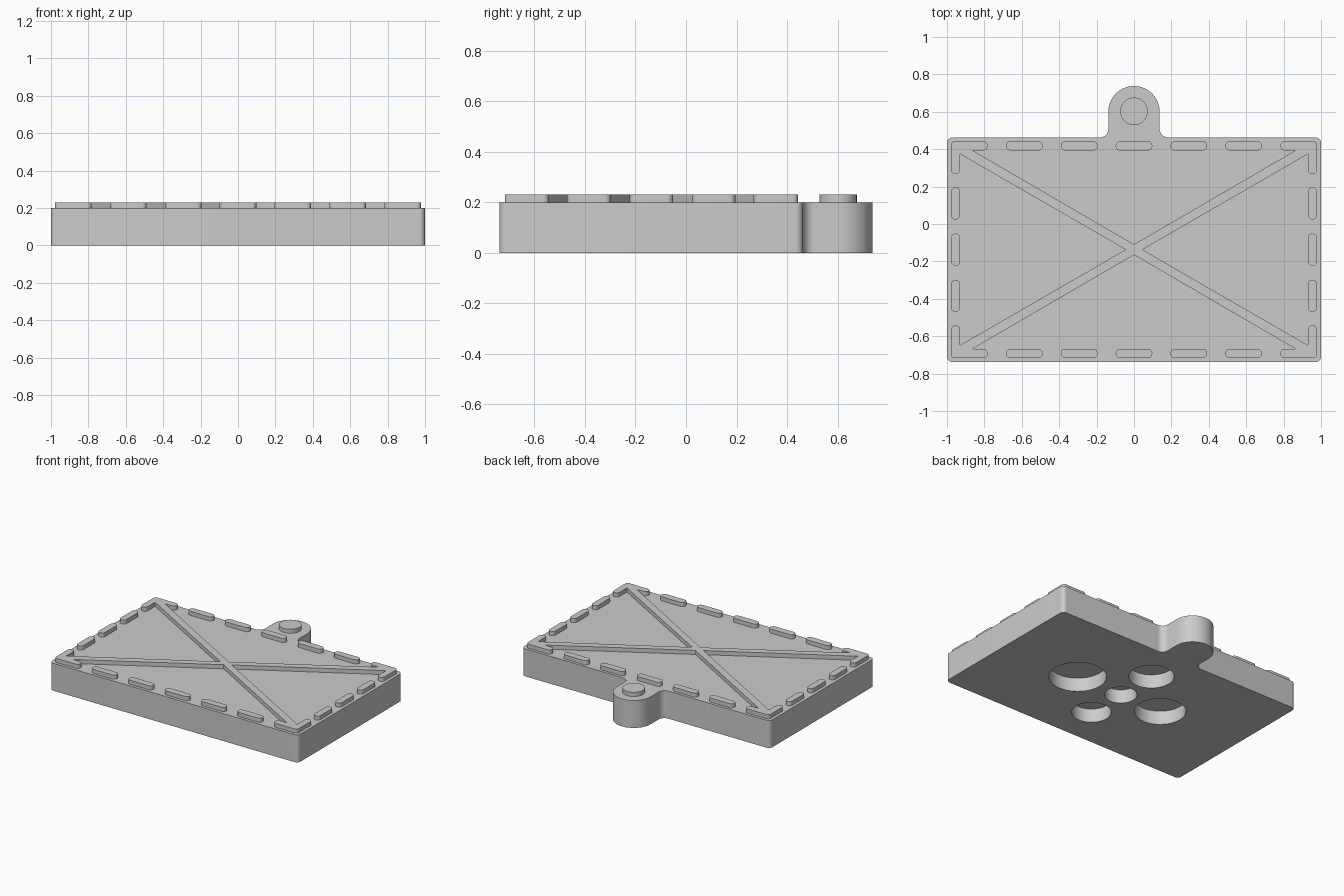
import bpy, bmesh, math
from mathutils import Vector, Matrix

cube = bpy.data.objects.get("Cube")
if cube:
    bpy.data.objects.remove(cube, do_unlink=True)

grey = bpy.data.materials.new("plain_grey")
grey.use_nodes = True
grey.diffuse_color = (0.6, 0.6, 0.6, 1)
grey.node_tree.nodes["Principled BSDF"].inputs["Base Color"].default_value = (0.6, 0.6, 0.6, 1)

CY = -0.137               # centre of the rectangular plate
TOP, RIDGE = 0.2, 0.23    # plate height and raised detail height


def rounded(corners, steps=8):
    """Round each corner (x, y, radius) of a polygon."""
    out = []

    def add(p):
        if not out or (p - out[-1]).length > 1e-4:
            out.append(p)

    for i, (x, y, r) in enumerate(corners):
        p = Vector((x, y))
        if r == 0:
            add(p)
            continue
        u = (Vector(corners[i - 1][:2]) - p).normalized()
        v = (Vector(corners[(i + 1) % len(corners)][:2]) - p).normalized()
        half = u.angle(v) / 2
        start = p + u * r / math.tan(half)
        centre = p + (u + v).normalized() * r / math.sin(half)
        sweep = math.pi - 2 * half
        if u.x * v.y - u.y * v.x > 0:
            sweep = -sweep
        for k in range(steps + 1):
            add(centre + Matrix.Rotation(sweep * k / steps, 2) @ (start - centre))
    if (out[0] - out[-1]).length < 1e-4:
        out.pop()
    return out


def mirrored(path, sx, sy):
    """Path followed by its reversed mirror image."""
    return path + [(x * sx, y * sy, r) for x, y, r in reversed(path)]


def finish(obj):
    obj.data.materials.append(grey)
    bpy.ops.object.select_all(action='DESELECT')
    obj.select_set(True)
    bpy.context.view_layer.objects.active = obj
    bpy.ops.object.shade_smooth_by_angle(angle=math.radians(30))


def prism(name, outline, z0, z1, centre=(0, 0)):
    bm = bmesh.new()
    face = bm.faces.new([bm.verts.new((p.x + centre[0], p.y + centre[1], z0)) for p in outline])
    ext = bmesh.ops.extrude_face_region(bm, geom=[face], use_keep_orig=True)
    top = [g for g in ext["geom"] if isinstance(g, bmesh.types.BMVert)]
    bmesh.ops.translate(bm, verts=top, vec=(0, 0, z1 - z0))
    bmesh.ops.recalc_face_normals(bm, faces=bm.faces)
    mesh = bpy.data.meshes.new(name)
    bm.to_mesh(mesh)
    bm.free()
    obj = bpy.data.objects.new(name, mesh)
    bpy.context.collection.objects.link(obj)
    return obj


# Plate with the hanging tab in one outline
half_plate = [(1, -0.738, 0.03), (1, 0.463, 0.03), (0.137, 0.463, 0.045), (0.137, 0.738, 0.137)]
plate = prism("plate", rounded(mirrored(half_plate, -1, 1), 10), 0, TOP)

# Five blind sockets in the underside
bm = bmesh.new()
for x, y, r in [(0, 0, 0.107), (0.37, 0, 0.19), (-0.34, 0, 0.17), (0, 0.315, 0.15), (0, -0.3, 0.13)]:
    bmesh.ops.create_cone(bm, cap_ends=True, segments=48, radius1=r, radius2=r, depth=0.2,
                          matrix=Matrix.Translation((x, y + CY, 0)))
mesh = bpy.data.meshes.new("socket_cutter")
bm.to_mesh(mesh)
bm.free()
cutter = bpy.data.objects.new("socket_cutter", mesh)
cutter.hide_render = True
bpy.context.collection.objects.link(cutter)
cut = plate.modifiers.new("sockets", 'BOOLEAN')
cut.operation = 'DIFFERENCE'
cut.solver = 'EXACT'
cut.object = cutter
bpy.context.view_layer.objects.active = plate
bpy.ops.object.modifier_apply(modifier=cut.name)
bpy.data.objects.remove(cutter, do_unlink=True)
finish(plate)

# Raised diagonal cross that runs into the corner brackets
quarter = [(0.045, 0, 0), (0.93, 0.511, 0), (0.93, 0.405, 0.023), (0.978, 0.405, 0.023),
           (0.978, 0.58, 0.02), (0.783, 0.58, 0.023), (0.783, 0.53, 0.023), (0.862, 0.53, 0),
           (0, 0.028, 0)]
upper = quarter + [(-x, y, r) for x, y, r in reversed(quarter[:-1])]
lower = [(x, -y, r) for x, y, r in reversed(upper[1:-1])]
finish(prism("cross_and_corners", rounded(upper + lower, 6), TOP - 0.01, RIDGE, (0, CY)))


def dash(name, x, y, hx, hy):
    r = min(hx, hy)
    outline = rounded([(-hx, -hy, r), (hx, -hy, r), (hx, hy, r), (-hx, hy, r)])
    finish(prism(name, outline, TOP - 0.01, RIDGE, (x, y)))


# Raised dashes along the four edges
for side, label in ((-1, "front"), (1, "back")):
    for i in range(-2, 3):
        dash(f"{label}_dash_{i + 3}", i * 0.293, CY + side * 0.555, 0.098, 0.025)
for side, label in ((-1, "right"), (1, "left")):
    for i in range(-1, 2):
        dash(f"{label}_dash_{i + 2}", side * 0.954, CY + i * 0.247, 0.024, 0.086)

# Round button on the tab
dash("tab_button", 0, 0.602, 0.074, 0.074)
